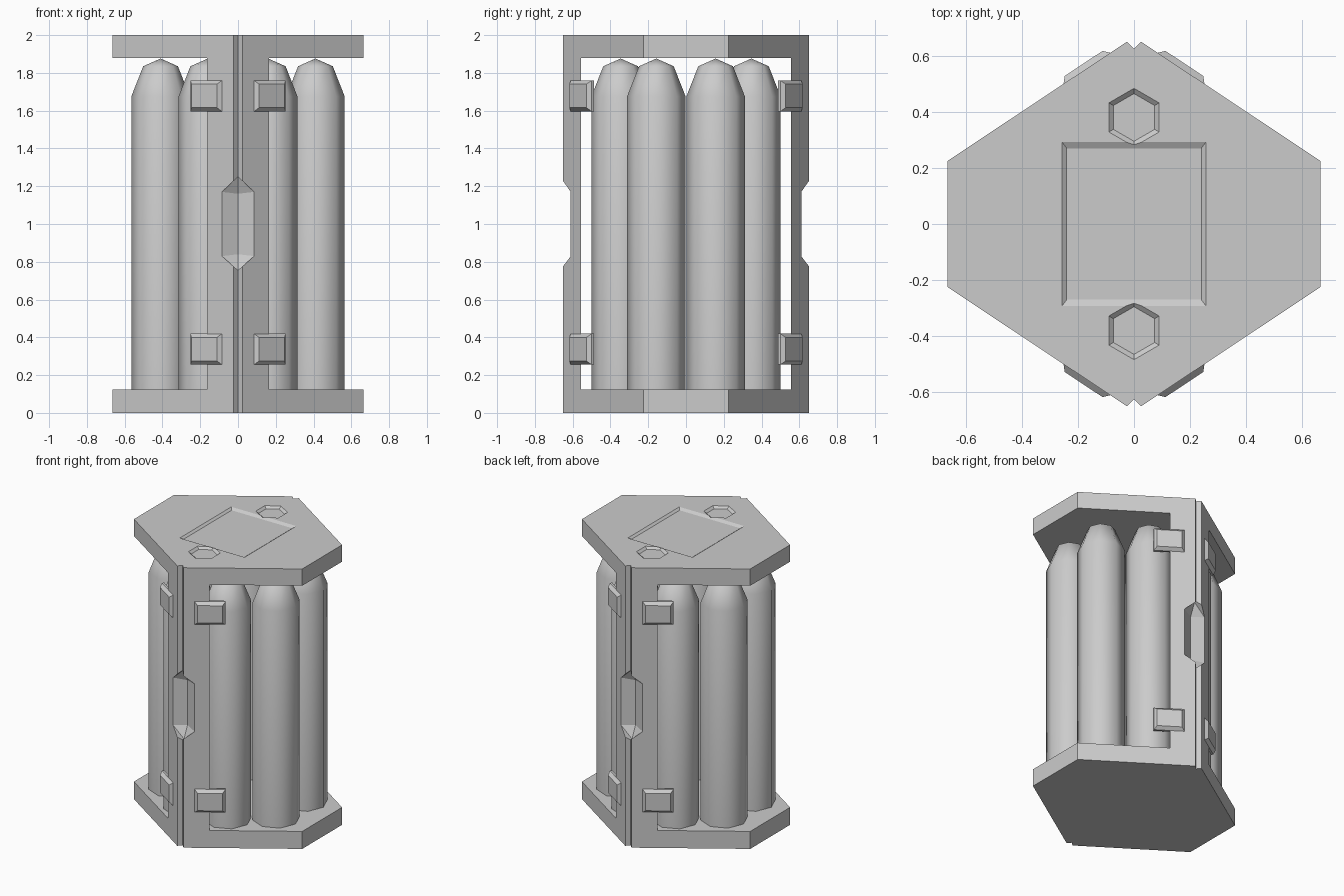
import bpy, bmesh, math
from mathutils import Vector, Matrix

if "Cube" in bpy.data.objects:
    bpy.data.objects.remove(bpy.data.objects["Cube"])

grey = bpy.data.materials.new("plain_grey")
grey.diffuse_color = (0.6, 0.6, 0.6, 1)
grey.use_nodes = True
grey.node_tree.nodes["Principled BSDF"].inputs["Base Color"].default_value = grey.diffuse_color


def finish(name, bm):
    bmesh.ops.recalc_face_normals(bm, faces=bm.faces)
    mesh = bpy.data.meshes.new(name)
    bm.to_mesh(mesh)
    bm.free()
    mesh.materials.append(grey)
    ob = bpy.data.objects.new(name, mesh)
    bpy.context.collection.objects.link(ob)
    return ob


def hull(name, points):
    bm = bmesh.new()
    for p in points:
        bm.verts.new(p)
    bmesh.ops.convex_hull(bm, input=bm.verts[:])
    return finish(name, bm)


def prism(name, outline, z0, z1):
    bm = bmesh.new()
    face = bm.faces.new([bm.verts.new((x, y, z0)) for x, y in outline])
    out = bmesh.ops.extrude_face_region(bm, geom=[face])
    verts = [v for v in out["geom"] if isinstance(v, bmesh.types.BMVert)]
    bmesh.ops.translate(bm, vec=(0, 0, z1 - z0), verts=verts)
    return finish(name, bm)


def cut(ob, cutter):
    mod = ob.modifiers.new("cut", "BOOLEAN")
    mod.operation, mod.solver, mod.object = "DIFFERENCE", "EXACT", cutter
    bpy.context.view_layer.objects.active = ob
    bpy.ops.object.modifier_apply(modifier=mod.name)
    bpy.data.objects.remove(cutter)


def smooth(ob, angle):
    bpy.ops.object.select_all(action="DESELECT")
    ob.select_set(True)
    bpy.context.view_layer.objects.active = ob
    bpy.ops.object.shade_smooth_by_angle(angle=math.radians(angle))


# Frame: hexagonal block with grooved front and back corners
half = [(0.665, -0.225), (0.665, 0.225), (0.025, 0.65), (0, 0.625), (-0.025, 0.65)]
outline = half + [(-0.665, 0.225), (-0.665, -0.225), (-0.025, -0.65), (0, -0.625), (0.025, -0.65)]
frame = prism("frame", outline, 0, 2)

# Open window through the frame from side to side
w = 0.557
cut(frame, hull("window_cutter", [(x, y, z) for x in (-1, 1) for y in (-w, w) for z in (0.125, 1.88)]))

# Pointed hand slots in the front and back corners
slot = [(0, 1.25), (0.085, 1.17), (0.085, 0.83), (0, 0.755), (-0.085, 0.83), (-0.085, 1.17)]
for s in (-1, 1):
    pts = [(x, s * y, z) for x, z in slot for y in (0.72, 0.61)]
    pts += [(0, s * 0.57, 1.16), (0, s * 0.57, 0.84)]
    cut(frame, hull("slot_cutter", pts))

# Shallow channel and two hexagonal dents in the lid
pts = []
for sx in (-1, 1):
    for sy in (-1, 1):
        pts += [(sx * 0.27, sy * 0.31, 2.01), (sx * 0.24, sy * 0.27, 1.988)]
cut(frame, hull("channel_cutter", pts))
for s in (-1, 1):
    pts = []
    for k in range(6):
        a = math.radians(60 * k + 30)
        for r, z in ((0.11, 2.005), (0.085, 1.985)):
            pts.append((r * math.cos(a), s * 0.38 + r * math.sin(a), z))
    cut(frame, hull("dent_cutter", pts))
smooth(frame, 20)

# Eight standing rounds with blunt tips
PROFILE = [(0.155, 0.12), (0.155, 1.675), (0.092, 1.835)]
for cx, cy in ((0.41, 0.157), (0.16, 0.346)):
    for sx in (-1, 1):
        for sy in (-1, 1):
            bm = bmesh.new()
            rings = [[bm.verts.new((sx * cx + r * math.cos(k * math.pi / 4),
                                    sy * cy + r * math.sin(k * math.pi / 4), z))
                      for k in range(8)] for r, z in PROFILE]
            tip = bm.verts.new((sx * cx, sy * cy, 1.876))
            bm.faces.new(rings[0])
            for k in range(8):
                j = (k + 1) % 8
                for lo, hi in zip(rings, rings[1:]):
                    bm.faces.new((lo[k], lo[j], hi[j], hi[k]))
                bm.faces.new((rings[-1][k], rings[-1][j], tip))
            smooth(finish("round", bm), 60)

# Chamfered clips on the four slanted corner faces, high and low
along = Vector((0.64, -0.425, 0)).normalized()
out = Vector((0.425, 0.64, 0)).normalized()
for z in (1.678, 0.337):
    for sx in (-1, 1):
        for sy in (-1, 1):
            centre = Vector((0.168, 0.555, z))
            pts = []
            for half_len, half_h, depth in ((0.1, 0.082, -0.015), (0.1, 0.082, 0.0), (0.081, 0.062, 0.021)):
                for a in (-1, 1):
                    for b in (-1, 1):
                        p = centre + along * a * half_len + out * depth + Vector((0, 0, b * half_h))
                        pts.append((sx * p.x, sy * p.y, p.z))
            hull("clip", pts)
